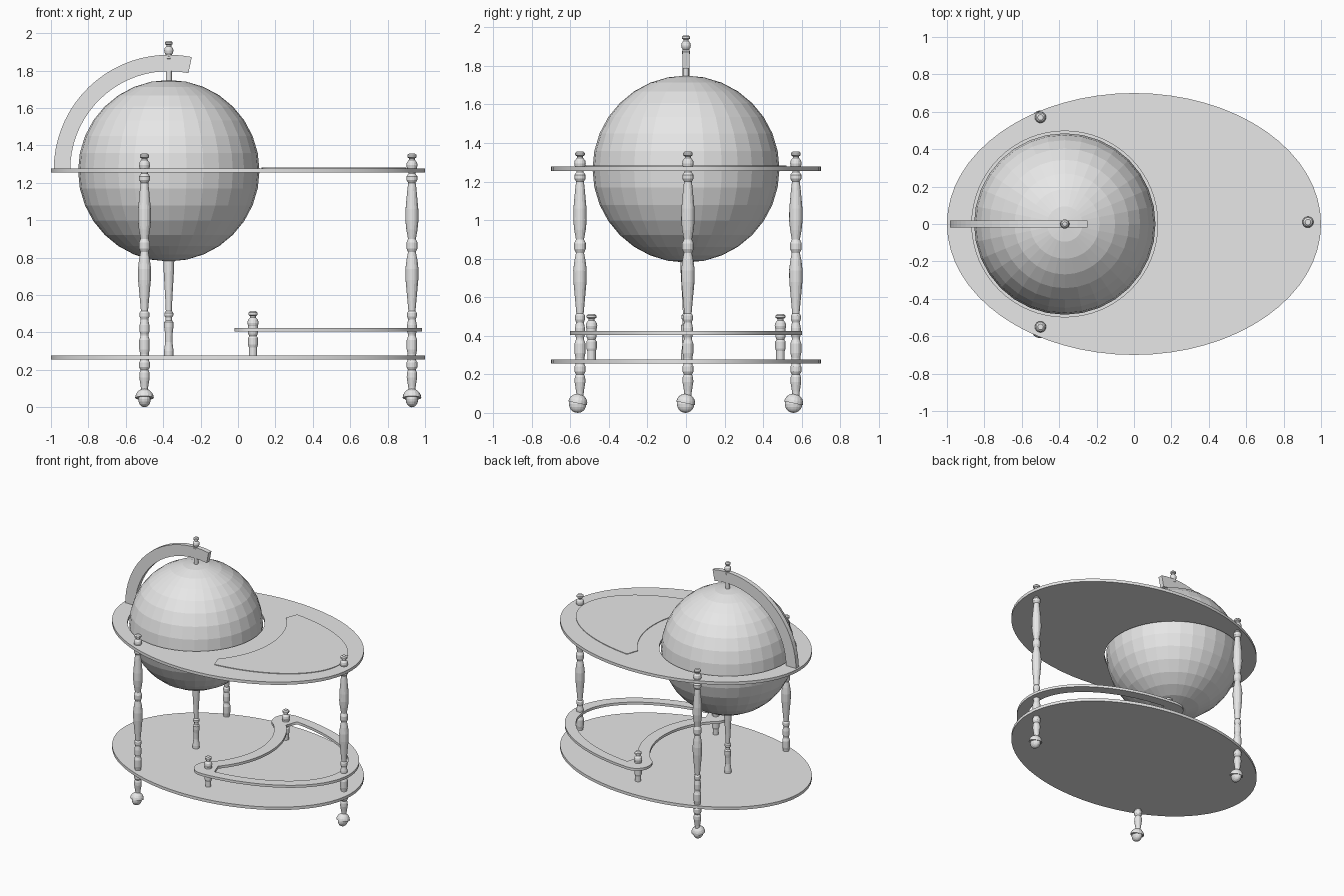
import bpy, bmesh, math
from math import cos, sin, pi, radians
from mathutils import Matrix

cube = bpy.data.objects.get("Cube")
if cube:
    bpy.data.objects.remove(cube)

grey = bpy.data.materials.new("plain_grey")
grey.use_nodes = True
grey.diffuse_color = (0.8, 0.8, 0.8, 1)
grey.node_tree.nodes["Principled BSDF"].inputs["Base Color"].default_value = (0.8, 0.8, 0.8, 1)

GX, GZ, GR = -0.37, 1.265, 0.485      # globe centre and radius
POST = (0.08, 0.49)                   # short shelf post


def add_mesh(name, mesh, loc=(0, 0, 0)):
    ob = bpy.data.objects.new(name, mesh)
    ob.location = loc
    mesh.materials.clear()
    mesh.materials.append(grey)
    bpy.context.collection.objects.link(ob)
    return ob


def from_bmesh(name, bm, loc=(0, 0, 0)):
    bmesh.ops.recalc_face_normals(bm, faces=bm.faces)
    mesh = bpy.data.meshes.new(name)
    bm.to_mesh(mesh)
    bm.free()
    return add_mesh(name, mesh, loc)


def arc(cx, cy, rx, ry, a0, a1, n):
    steps = [radians(a0 + (a1 - a0) * i / n) for i in range(n + 1)]
    return [(cx + rx * cos(a), cy + ry * sin(a)) for a in steps]


def board(name, outlines, z0, z1):
    """Flat board from closed outlines; inner outlines become holes."""
    cu = bpy.data.curves.new(name, "CURVE")
    cu.dimensions = "2D"
    cu.fill_mode = "BOTH"
    cu.extrude = (z1 - z0) / 2
    for pts in outlines:
        sp = cu.splines.new("POLY")
        sp.points.add(len(pts) - 1)
        for p, (x, y) in zip(sp.points, pts):
            p.co = (x, y, 0, 1)
        sp.use_cyclic_u = True
    tmp = bpy.data.objects.new(name + "_outline", cu)
    bpy.context.collection.objects.link(tmp)
    dg = bpy.context.evaluated_depsgraph_get()
    mesh = bpy.data.meshes.new_from_object(tmp.evaluated_get(dg))
    bpy.data.objects.remove(tmp)
    return add_mesh(name, mesh, (0, 0, (z0 + z1) / 2))


def turned(name, profile, loc, sides=16):
    """Lathe a list of (radius, height) around the vertical axis."""
    bm = bmesh.new()
    rings = [[bm.verts.new((r * cos(2 * pi * i / sides), r * sin(2 * pi * i / sides), z))
              for i in range(sides)] for r, z in profile]
    for a, b in zip(rings, rings[1:]):
        for i in range(sides):
            j = (i + 1) % sides
            bm.faces.new((a[i], a[j], b[j], b[i]))
    bm.faces.new(rings[0])
    bm.faces.new(rings[-1])
    return from_bmesh(name, bm, loc)


def finial(z, s=1.0):
    """Ball with a small button on top, starting at height z."""
    return [(r * s, z + h * s) for r, h in (
        (.018, 0), (.027, .015), (.03, .03), (.027, .045), (.016, .058),
        (.016, .066), (.025, .072), (.025, .084), (.015, .092))]


# Globe
bm = bmesh.new()
bmesh.ops.create_uvsphere(bm, u_segments=32, v_segments=16, radius=GR)
from_bmesh("globe", bm, (GX, 0, GZ))

# Oval boards
oval = arc(0, 0, 1, 0.7, 0, 354.375, 63)
board("base_board", [oval], 0.255, 0.278)
board("table_top", [oval, arc(GX, 0, 0.497, 0.497, 0, 354.375, 63)], 1.255, 1.278)

# Door panel outline, shared by the table top and the shelf opening
door = arc(0, 0, 0.9, 0.53, -80, 80, 40) + arc(GX, 0, 0.655, 0.655, 41, -41, 24)
board("door_panel", [door], 1.277, 1.283)

# Raised shelf rim with rounded ends around the posts
px, py = POST
turn = math.degrees(math.atan2(py, px - GX))
reach = math.hypot(px - GX, py) - 0.1
rim = (arc(0, 0, 0.985, 0.605, -84, 84, 48)
       + arc(px, py, 0.1, 0.11, 95, 180 + turn, 10)
       + arc(GX, 0, reach, reach, turn, -turn, 28)[1:-1]
       + arc(px, -py, 0.1, 0.11, 180 - turn, -95 + 360, 10))
board("shelf_rim", [rim, door], 0.405, 0.425)

# Legs with turned profile and casters
leg = [(.018, .085), (.02, .11), (.028, .16), (.027, .185), (.021, .2), (.029, .215),
       (.029, .24), (.023, .25), (.023, .285), (.028, .31), (.028, .36), (.021, .38),
       (.021, .39), (.026, .405), (.026, .44), (.02, .47), (.026, .485), (.026, .505),
       (.019, .515), (.023, .56), (.034, .68), (.035, .74), (.029, .79), (.021, .83),
       (.03, .85), (.03, .88), (.021, .9), (.03, .95), (.035, 1.0), (.034, 1.06),
       (.024, 1.17), (.02, 1.2), (.029, 1.215), (.029, 1.235), (.018, 1.25)] + finial(1.265)

for side, x, y in (("front", -.5, -.55), ("back", -.5, .57), ("end", .93, .01)):
    turned(side + "_leg", leg, (x, y, 0))
    bm = bmesh.new()
    bmesh.ops.create_uvsphere(bm, u_segments=16, v_segments=10, radius=0.045)
    bmesh.ops.scale(bm, vec=(.75, 1, 1), verts=bm.verts)
    from_bmesh(side + "_caster_wheel", bm, (x, y - .012, .045))
    bm = bmesh.new()
    bmesh.ops.create_uvsphere(bm, u_segments=16, v_segments=10, radius=0.05)
    bmesh.ops.bisect_plane(bm, geom=bm.verts[:] + bm.edges[:] + bm.faces[:], plane_co=(0, 0, 0),
                           plane_no=(0, 0, 1), clear_inner=True)
    bmesh.ops.holes_fill(bm, edges=[e for e in bm.edges if e.is_boundary])
    bmesh.ops.rotate(bm, cent=(0, 0, 0), matrix=Matrix.Rotation(radians(-12), 3, "X"), verts=bm.verts)
    from_bmesh(side + "_caster_hood", bm, (x, y - .012, .05))

# Short posts carrying the shelf rim
short = [(.022, .27), (.022, .32), (.027, .335), (.027, .37), (.02, .38), (.026, .395), (.026, .435),
         (.018, .44)] + finial(.422)
for name, s in (("front", -1), ("back", 1)):
    turned(name + "_shelf_post", short, (px, s * py, 0))

# Pedestal under the globe
turned("globe_pedestal", [(.026, .27), (.026, .3), (.019, .35), (.021, .4), (.025, .43), (.025, .455),
                          (.017, .465), (.017, .48), (.024, .49), (.024, .505), (.016, .515),
                          (.02, .6), (.027, .72), (.03, .8)], (GX, 0, 0))

# Axis pin and knob above the globe
turned("axis_pin", [(.016, 1.74), (.016, 1.86), (.022, 1.865), (.022, 1.875), (.014, 1.88)]
       + finial(1.882, .83), (GX, 0, 0))

# Meridian arm, a flat curved bar
bm = bmesh.new()
ring = arc(GX, 1.27, .615, .615, 180, 78.5, 20) + arc(GX, 1.27, .527, .527, 78.5, 180, 20)
face = bm.faces.new([bm.verts.new((x, -.018, z)) for x, z in ring])
ext = bmesh.ops.extrude_face_region(bm, geom=[face])["geom"]
bmesh.ops.translate(bm, vec=(0, .036, 0), verts=[v for v in ext if isinstance(v, bmesh.types.BMVert)])
from_bmesh("meridian_arm", bm)
